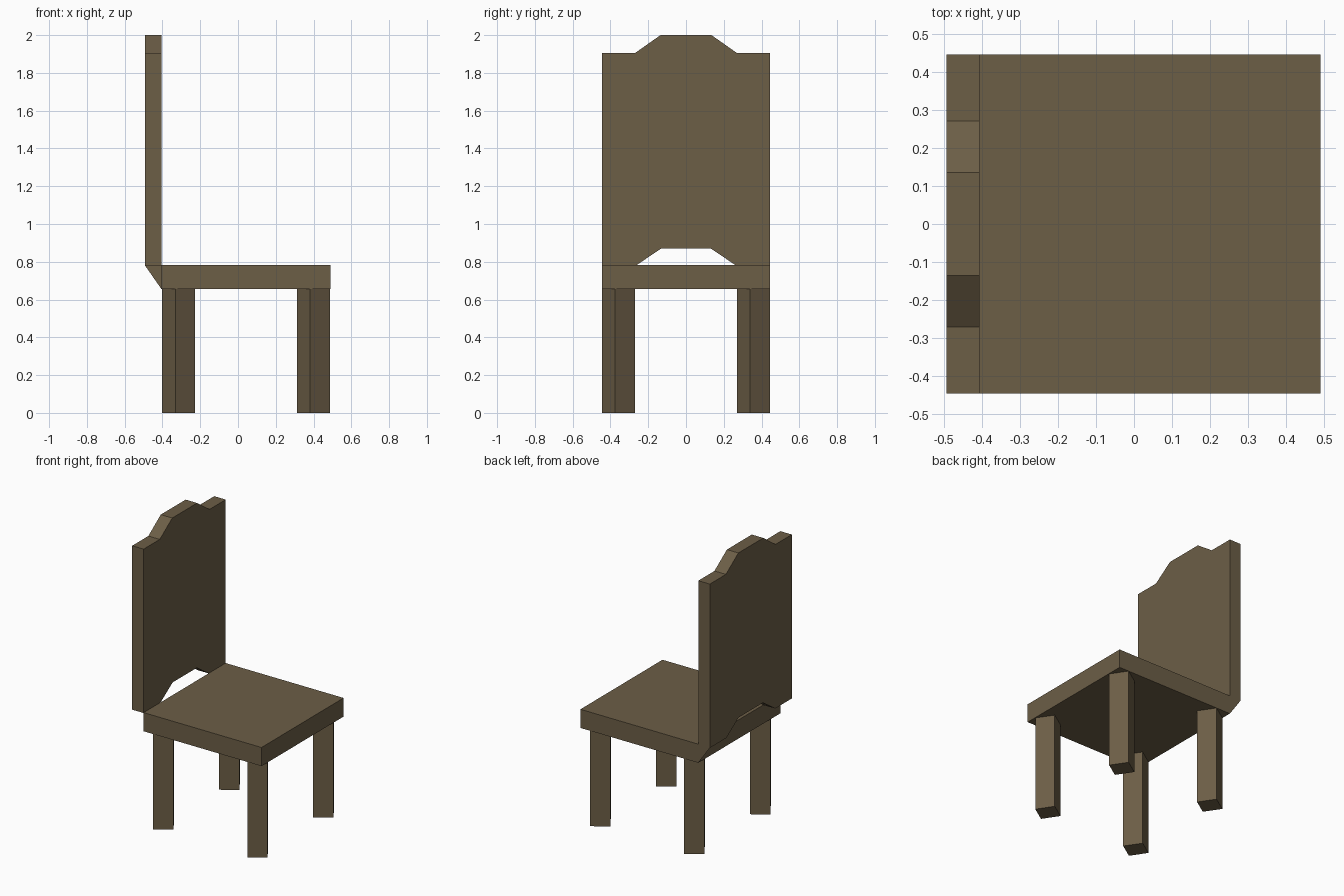
import bpy

if "Cube" in bpy.data.objects:
    bpy.data.objects.remove(bpy.data.objects["Cube"])

wood = bpy.data.materials.new("brown wood")
wood.diffuse_color = (0.15, 0.112, 0.062, 1)
wood.use_nodes = True
wood.node_tree.nodes["Principled BSDF"].inputs["Base Color"].default_value = wood.diffuse_color


def make(name, verts, faces):
    mesh = bpy.data.meshes.new(name)
    mesh.from_pydata(verts, [], faces)
    mesh.materials.append(wood)
    obj = bpy.data.objects.new(name, mesh)
    bpy.context.collection.objects.link(obj)
    return obj


def prism(name, base, offset):
    """Extrude a closed outline (its normal along offset) into a solid."""
    n = len(base)
    top = [tuple(a + b for a, b in zip(p, offset)) for p in base]
    faces = [list(range(n))[::-1], list(range(n, 2 * n))]
    faces += [[i, (i + 1) % n, (i + 1) % n + n, i + n] for i in range(n)]
    return make(name, base + top, faces)


X0, X1, W = -0.405, 0.49, 0.445
Z0, Z1 = 0.655, 0.783

# Seat slab
prism("seat", [(X0, -W, Z0), (X1, -W, Z0), (X1, W, Z0), (X0, W, Z0)], (0, 0, Z1 - Z0))

# Backrest: stepped crest on top, cut-out above the seat
half = [(0.132, 0.87), (0.265, 0.78), (W, 0.78), (W, 1.905), (0.27, 1.905), (0.135, 2.0)]
outline = half + [(-y, z) for y, z in reversed(half)]
prism("backrest", [(-0.492, y, z) for y, z in outline], (-0.492 * -1 + X0, 0, 0))

# Thin triangular web joining backrest and seat on one side
make("side_web", [(-0.492, W, 0.78), (X0, W, 0.78), (X0, W, Z0)], [(0, 1, 2)])

# Four square legs, each turned about its own axis
leg = [(0.07, 0), (0.175, 0.07), (0.105, 0.175), (0, 0.105)]
for yname, y in (("front", -W), ("back", 0.27)):
    for xname, x in (("left", -0.402), ("right", 0.312)):
        prism(f"{yname}_{xname}_leg", [(x + a, y + b, 0) for a, b in leg], (0, 0, Z0))
